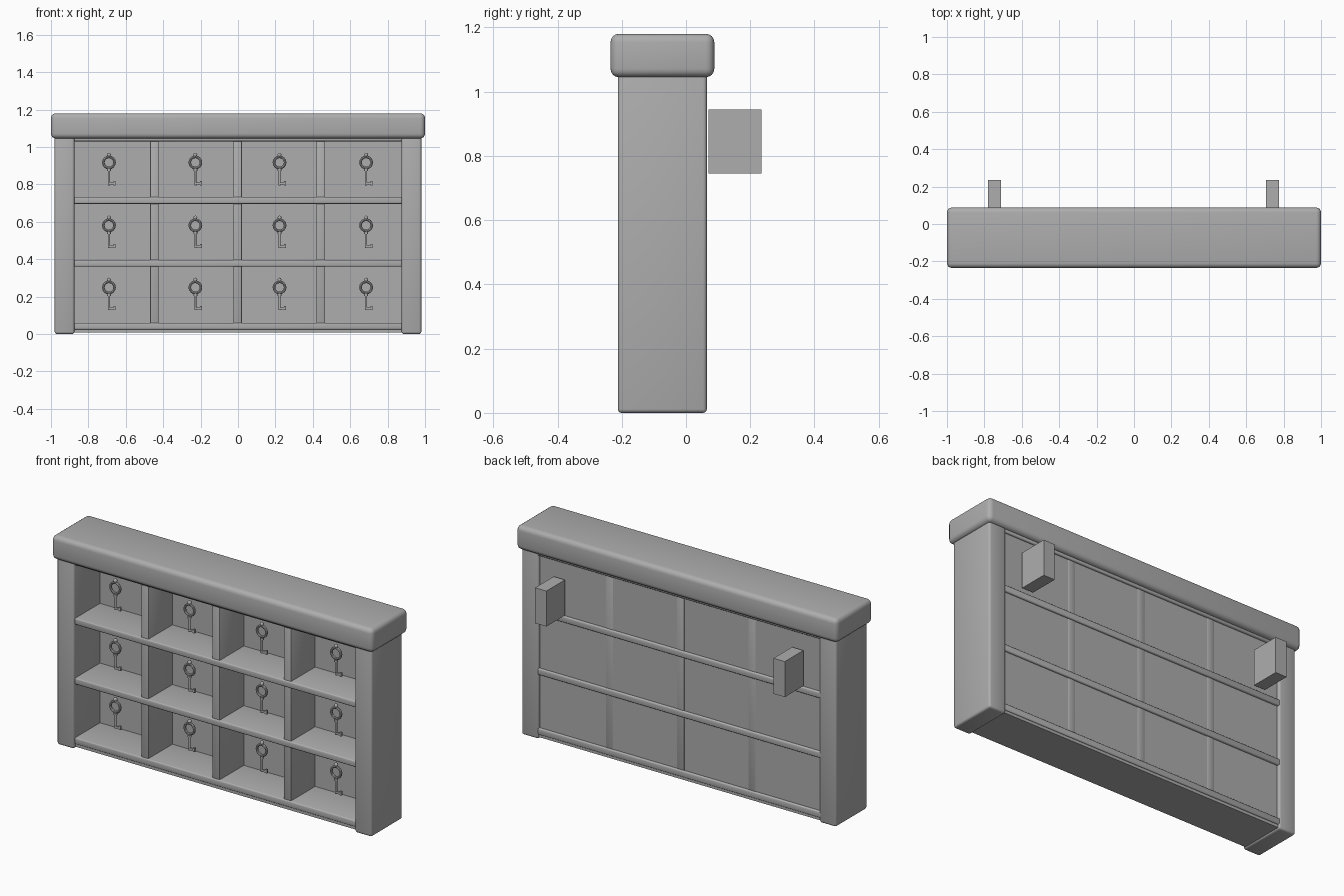
import bpy
from math import pi, radians
from mathutils import Vector

if "Cube" in bpy.data.objects:
    bpy.data.objects.remove(bpy.data.objects["Cube"], do_unlink=True)

GREY = (0.42, 0.42, 0.42, 1)
grey = bpy.data.materials.new("plain grey")
grey.use_nodes = True
grey.diffuse_color = GREY
grey.node_tree.nodes["Principled BSDF"].inputs["Base Color"].default_value = GREY


def finish(name):
    ob = bpy.context.object
    ob.name = name
    ob.data.materials.append(grey)
    return ob


def box(name, x, y, z, bevel=0.0, segments=3):
    """Box given as (low, high) on each axis, with rounded edges if asked."""
    lo, hi = Vector((x[0], y[0], z[0])), Vector((x[1], y[1], z[1]))
    bpy.ops.mesh.primitive_cube_add(size=1, location=(lo + hi) / 2)
    ob = finish(name)
    ob.scale = hi - lo
    bpy.ops.object.transform_apply(location=False, rotation=False, scale=True)
    if bevel:
        mod = ob.modifiers.new("rounded edges", "BEVEL")
        mod.width, mod.segments = bevel, segments
        bpy.ops.object.modifier_apply(modifier=mod.name)
        bpy.ops.object.shade_smooth_by_angle(angle=radians(35))
    return ob


def key(name, x, y, z):
    """Small key hanging upright, with its ring centred on x, y, z."""
    bpy.ops.mesh.primitive_torus_add(location=(x, y, z), rotation=(pi / 2, 0, 0),
                                     major_radius=0.03, minor_radius=0.007,
                                     major_segments=16, minor_segments=8)
    parts = [finish(name)]
    bpy.ops.mesh.primitive_uv_sphere_add(segments=10, ring_count=6, radius=0.011,
                                         location=(x, y, z + 0.041))
    parts.append(finish("key_knob"))
    for part, radius, low, high in (("key_shaft", 0.006, -0.122, -0.03),
                                    ("key_collar", 0.011, -0.046, -0.036)):
        bpy.ops.mesh.primitive_cylinder_add(vertices=10, radius=radius, depth=high - low,
                                            location=(x, y, z + (low + high) / 2))
        parts.append(finish(part))
    thick = (y - 0.005, y + 0.005)
    parts.append(box("key_bit", (x, x + 0.035), thick, (z - 0.119, z - 0.107)))
    parts.append(box("key_tooth", (x + 0.024, x + 0.035), thick, (z - 0.122, z - 0.1)))
    bpy.ops.object.select_all(action="DESELECT")
    for p in parts:
        p.select_set(True)
    bpy.context.view_layer.objects.active = parts[0]
    bpy.ops.object.join()
    bpy.ops.object.shade_smooth_by_angle(angle=radians(40))


# Cap and side posts
box("top_cap", (-1, 1), (-0.235, 0.088), (1.045, 1.18), 0.026, 4)
box("right_post", (-0.98, -0.875), (-0.212, 0.065), (0, 1.08), 0.012)
box("left_post", (0.875, 0.98), (-0.212, 0.065), (0, 1.08), 0.012)

# Back panel and base board
box("back_panel", (-0.89, 0.89), (0.022, 0.05), (0.02, 1.06))
box("base_board", (-0.89, 0.89), (-0.195, 0.055), (0.008, 0.03))

# Shelves, including the bottom and top ones
for i, z in enumerate((0.042, 0.378, 0.714, 1.048)):
    box(f"shelf_{i + 1}", (-0.89, 0.89), (-0.2, 0.062), (z - 0.018, z + 0.018), 0.007)

# Upright dividers
for i, x in enumerate((-0.447, -0.002, 0.442)):
    box(f"divider_{i + 1}", (x - 0.023, x + 0.023), (-0.192, 0.052), (0.03, 1.06), 0.004, 2)

# One key in each compartment
for row, z in enumerate((0.249, 0.581, 0.917)):
    for col, x in enumerate((-0.69, -0.228, 0.222, 0.685)):
        key(f"key_{row + 1}_{col + 1}", x, -0.105, z)

# Mounting blocks behind
for name, x in (("right_mounting_block", -0.745), ("left_mounting_block", 0.74)):
    box(name, (x - 0.035, x + 0.035), (0.07, 0.235), (0.745, 0.945))
